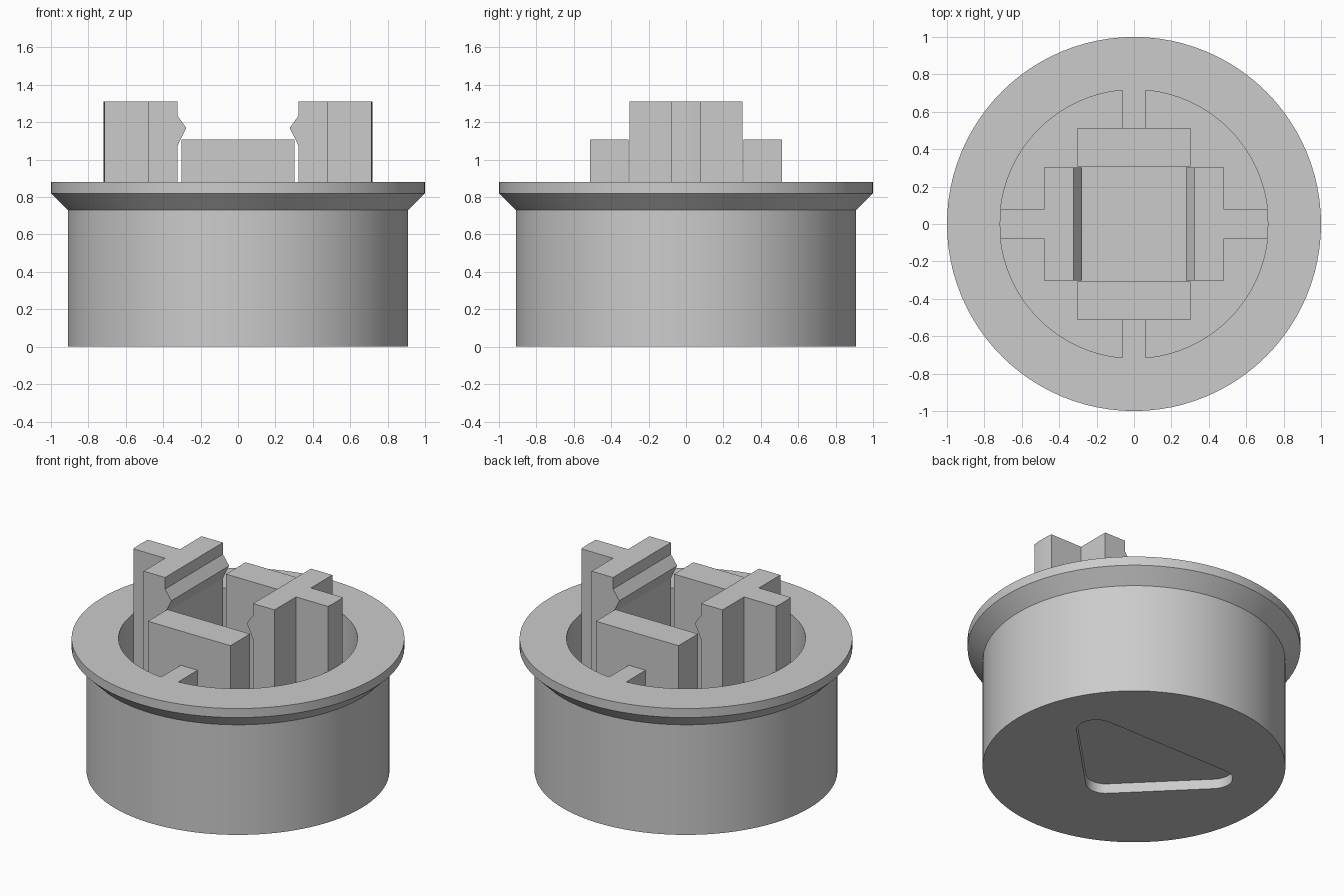
import bpy, bmesh, math
from mathutils import Vector

if "Cube" in bpy.data.objects:
    bpy.data.objects.remove(bpy.data.objects["Cube"])

grey = bpy.data.materials.new("matte grey")
grey.diffuse_color = (0.6, 0.6, 0.6, 1)
grey.use_nodes = True
grey.node_tree.nodes["Principled BSDF"].inputs["Base Color"].default_value = grey.diffuse_color

FLOOR, RIM, BORE = 0.18, 0.88, 0.718


def finish(name, bm):
    bmesh.ops.recalc_face_normals(bm, faces=bm.faces)
    mesh = bpy.data.meshes.new(name)
    bm.to_mesh(mesh)
    bm.free()
    mesh.materials.append(grey)
    ob = bpy.data.objects.new(name, mesh)
    bpy.context.collection.objects.link(ob)
    return ob


def prism(name, outline, to_3d, lo, hi):
    """Extrude a 2D outline from lo to hi; to_3d places (a, b, depth) in space."""
    bm = bmesh.new()
    rings = [[bm.verts.new(to_3d(a, b, d)) for a, b in outline] for d in (lo, hi)]
    for ring in rings:
        bm.faces.new(ring)
    n = len(outline)
    for i in range(n):
        j = (i + 1) % n
        bm.faces.new((rings[0][i], rings[0][j], rings[1][j], rings[1][i]))
    return finish(name, bm)


def upright(a, b, d):
    return Vector((a, b, d))


def lathe(name, profile, sides):
    """Closed cup: first and last rings are capped."""
    bm = bmesh.new()
    rings = [[bm.verts.new((r * math.cos(2 * math.pi * i / sides),
                            r * math.sin(2 * math.pi * i / sides), z))
              for i in range(sides)] for r, z in profile]
    for lower, upper in zip(rings, rings[1:]):
        for i in range(sides):
            j = (i + 1) % sides
            bm.faces.new((lower[i], lower[j], upper[j], upper[i]))
    bm.faces.new(rings[0])
    bm.faces.new(rings[-1])
    return finish(name, bm)


def web(inner, half):
    """Outline of a straight web running along +x out to the round bore."""
    a = math.asin(half / BORE)
    arc = [(BORE * math.cos(a * t / 3), BORE * math.sin(a * t / 3)) for t in range(-3, 4)]
    return [(inner, -half)] + arc + [(inner, half)]


# Flanged cup with a hollow bore
cup = lathe("flanged_cup", [(0.91, 0), (0.91, 0.73), (1.0, 0.82), (1.0, RIM),
                            (BORE, RIM), (BORE, FLOOR)], 96)

# Rounded triangular pointer recess in the underside
r = 0.12
corners = [((0.456, 0.193), -45, 90), ((-0.456, 0.193), 90, 225), ((0, -0.263), 225, 315)]
triangle = []
for (cx, cy), start, end in corners:
    for k in range(11):
        t = math.radians(start + (end - start) * k / 10)
        triangle.append((cx + r * math.cos(t), cy + r * math.sin(t)))
cutter = prism("recess_cutter", triangle, upright, -0.1, 0.065)
cut = cup.modifiers.new("recess", 'BOOLEAN')
cut.operation, cut.solver, cut.object = 'DIFFERENCE', 'EXACT', cutter
bpy.context.view_layer.objects.active = cup
cup.select_set(True)
bpy.ops.object.modifier_apply(modifier="recess")
bpy.data.objects.remove(cutter)
bpy.ops.object.shade_smooth_by_angle(angle=math.radians(25))

# Clip post profile (x, z) with an inward snap ridge
clip = [(0.48, FLOOR), (0.48, 1.312), (0.323, 1.312), (0.323, 1.235),
        (0.277, 1.17), (0.323, 1.075), (0.323, FLOOR)]

for side, s in (("right", 1), ("left", -1)):
    # T-shaped clip: ridged bar plus outward stem
    prism(f"clip_bar_{side}", clip, lambda a, b, d: Vector((s * a, d, b)), -0.303, 0.303)
    prism(f"clip_stem_{side}", web(0.48, 0.078),
          lambda a, b, d: Vector((s * a, b, d)), FLOOR, 1.312)

for side, s in (("back", 1), ("front", -1)):
    # Low guide block with a thin rib flush with the rim
    prism(f"guide_block_{side}",
          [(-0.303, s * 0.307), (0.303, s * 0.307), (0.303, s * 0.512), (-0.303, s * 0.512)],
          upright, FLOOR, 1.107)
    prism(f"guide_rib_{side}", web(0.512, 0.062),
          lambda a, b, d: Vector((b, s * a, d)), FLOOR, RIM)
